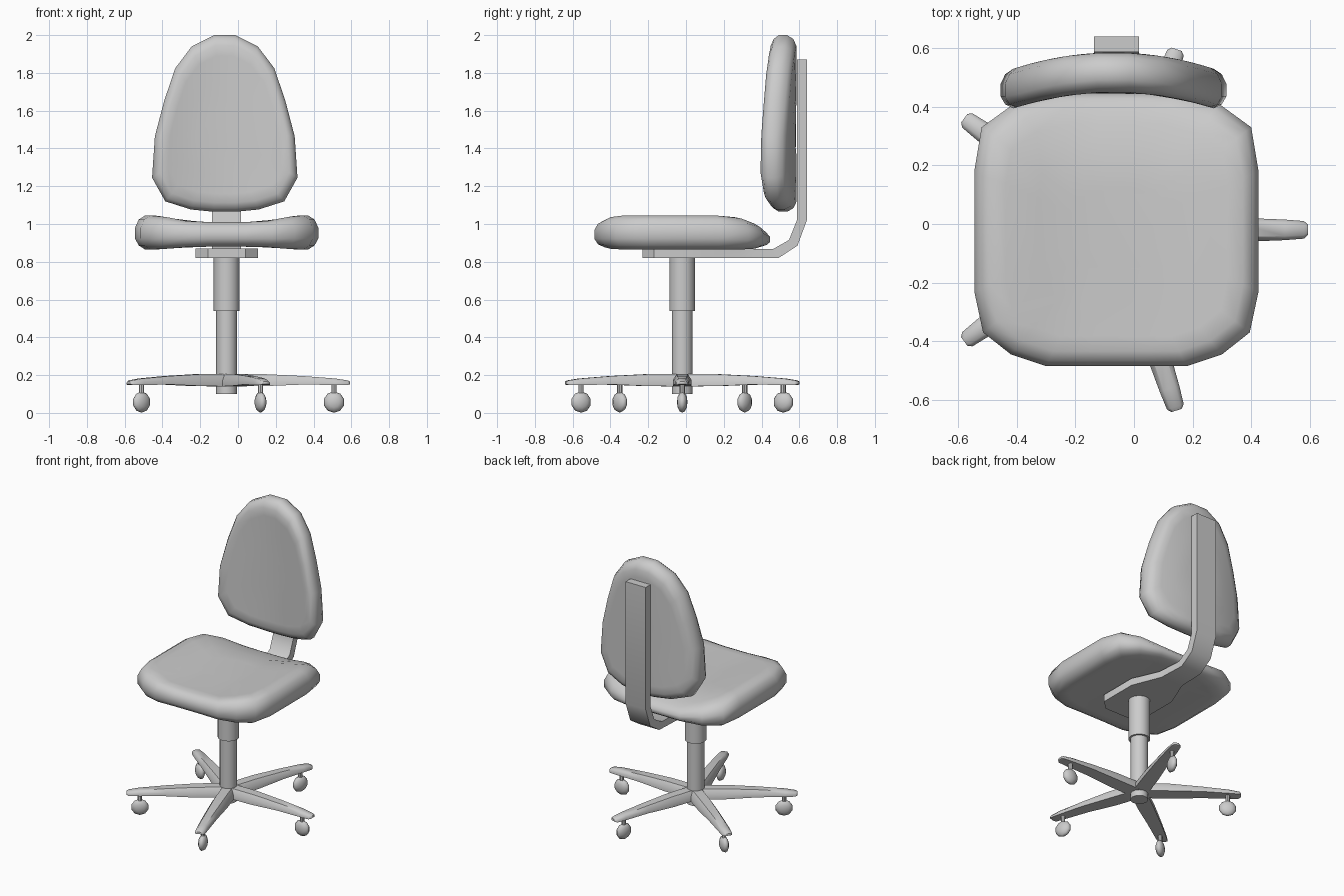
import bpy, bmesh, math
from mathutils import Vector, Matrix

cube = bpy.data.objects.get("Cube")
if cube:
    bpy.data.objects.remove(cube, do_unlink=True)


def material(name, grey):
    mat = bpy.data.materials.new(name)
    mat.use_nodes = True
    colour = (grey, grey, grey, 1)
    mat.diffuse_color = colour
    mat.node_tree.nodes["Principled BSDF"].inputs["Base Color"].default_value = colour
    return mat


LIGHT = material("light grey", 0.6)
CX, CY = -0.06, -0.02   # column axis


def finish(name, bm, angle=40):
    bmesh.ops.recalc_face_normals(bm, faces=bm.faces)
    mesh = bpy.data.meshes.new(name)
    bm.to_mesh(mesh)
    bm.free()
    mesh.materials.append(LIGHT)
    obj = bpy.data.objects.new(name, mesh)
    bpy.context.collection.objects.link(obj)
    bpy.ops.object.select_all(action="DESELECT")
    obj.select_set(True)
    bpy.context.view_layer.objects.active = obj
    bpy.ops.object.shade_smooth_by_angle(angle=math.radians(angle))
    return obj


def loft(name, rings, angle=40):
    """Skin a list of equal-length point rings and cap both ends."""
    bm = bmesh.new()
    loops = [[bm.verts.new(p) for p in ring] for ring in rings]
    n = len(loops[0])
    for a, b in zip(loops, loops[1:]):
        for i in range(n):
            j = (i + 1) % n
            bm.faces.new((a[i], a[j], b[j], b[i]))
    bm.faces.new(loops[0])
    bm.faces.new(loops[-1])
    return finish(name, bm, angle)


def cylinder(name, x, y, z0, z1, r, sides):
    def ring(z):
        return [(x + r * math.cos(math.tau * i / sides), y + r * math.sin(math.tau * i / sides), z)
                for i in range(sides)]
    return loft(name, [ring(z0), ring(z1)])


# Cushion section: outline scale against depth through the thickness
EDGE = [(0.3, 0), (0.55, 0), (0.78, 0), (0.89, 0), (0.96, 0.12), (1, 0.32),
        (1, 0.64), (0.96, 0.88), (0.89, 1), (0.78, 1), (0.55, 1), (0.3, 1)]


def cushion(name, half, place):
    outline = half + [(-u, v) for u, v in reversed(half)]
    loft(name, [[place(u * s, v * s, t) for u, v in outline] for s, t in EDGE], 75)


# Seat: rounded square, dished across its width
def seat_point(u, v, t):
    k = min(max((abs(u) - 0.15) / 0.25, 0), 1)
    k = k * k * (3 - 2 * k)
    low, high = 0.88 - 0.015 * k, 1.01 + 0.035 * k
    if v > 0.25:
        high -= 0.25 * (v - 0.25)
    return CX + u, CY + v, low + (high - low) * t


cushion("seat", [(0.1, -0.465), (0.24, -0.465), (0.36, -0.425), (0.455, -0.35), (0.485, -0.21),
                 (0.485, 0.2), (0.46, 0.35), (0.35, 0.43), (0.2, 0.465), (0.08, 0.465)], seat_point)


# Backrest: tapered shield wrapped around the sitter
def back_point(u, v, t):
    return -0.07 + u, 0.45 + 0.135 * t - 0.058 * min((u / 0.35) ** 2, 1), 1.5 + v


cushion("backrest", [(0.06, -0.435), (0.18, -0.423), (0.315, -0.38), (0.385, -0.255), (0.37, -0.035),
                     (0.32, 0.155), (0.262, 0.325), (0.175, 0.44), (0.055, 0.5)], back_point)

# Bent support bar: wide plate below the seat, narrow strip behind the backrest
# (outer y, outer z, inner y, inner z, half width)
BAR = [(-0.23, 0.82, -0.23, 0.87, 0.1), (-0.17, 0.82, -0.17, 0.87, 0.165),
       (0.1, 0.82, 0.1, 0.87, 0.165), (0.3, 0.82, 0.28, 0.87, 0.085),
       (0.49, 0.82, 0.46, 0.867, 0.077), (0.59, 0.885, 0.545, 0.915, 0.077),
       (0.64, 1.02, 0.587, 1.02, 0.077), (0.64, 1.87, 0.587, 1.87, 0.077)]
loft("support_bar", [[(CX - w, oy, oz), (CX + w, oy, oz), (CX + w, iy, iz), (CX - w, iy, iz)]
                     for oy, oz, iy, iz, w in BAR])

# Column
cylinder("column_sleeve", CX, CY, 0.54, 0.83, 0.069, 14)
cylinder("column_post", CX, CY, 0.1, 0.56, 0.056, 14)

# Five-arm base: (radius, half width, bottom, top)
ARM = [(0, 0.05, 0.14, 0.205), (0.2, 0.05, 0.142, 0.205), (0.4, 0.042, 0.15, 0.195),
       (0.57, 0.035, 0.148, 0.182), (0.635, 0.03, 0.147, 0.172), (0.648, 0.018, 0.152, 0.166)]
for k in range(5):
    turn = Matrix.Translation((CX + 0.005, CY, 0)) @ Matrix.Rotation(math.tau * k / 5, 4, "Z")
    rings = []
    for r, w, low, high in ARM:
        mid = low + (high - low) * 0.5
        section = [(-w, low), (w, low), (w, mid), (w * 0.6, high), (-w * 0.6, high), (-w, mid)]
        rings.append([turn @ Vector((r, y, z)) for y, z in section])
    loft(f"base_arm_{k + 1}", rings, 50)

    # Caster stem and flattened wheel
    spot = turn @ Vector((0.563, 0, 0))
    cylinder(f"caster_stem_{k + 1}", spot.x, spot.y, 0.1, 0.155, 0.014, 8)
    bm = bmesh.new()
    bmesh.ops.create_uvsphere(bm, u_segments=10, v_segments=6, radius=0.056)
    shape = (turn @ Matrix.Translation((0.563, 0, 0.057)) @ Matrix.Diagonal((1, 0.5, 1, 1))
             @ Matrix.Rotation(math.pi / 2, 4, "X"))
    bmesh.ops.transform(bm, matrix=shape, verts=bm.verts)
    finish(f"caster_wheel_{k + 1}", bm, 75)
